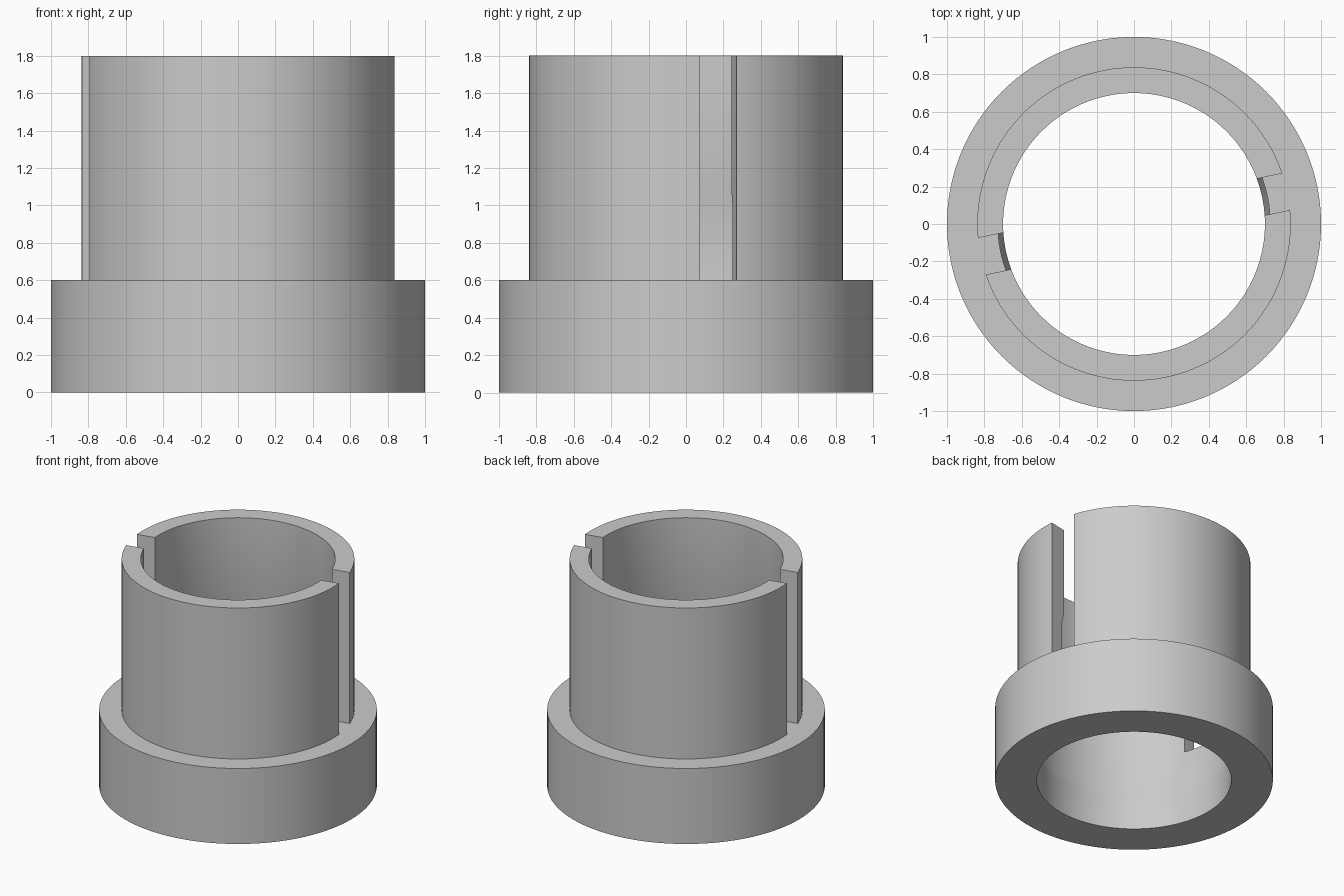
import bpy
import bmesh
from math import radians, pi
from mathutils import Matrix, Vector

cube = bpy.data.objects.get("Cube")
if cube:
    bpy.data.objects.remove(cube, do_unlink=True)

BORE, RELIEF, TUBE, FLANGE = 0.70, 0.728, 0.838, 1.0
STEP, TOP = 0.6, 1.8
SEGMENTS = 128

grey = bpy.data.materials.new("plain_grey")
grey.use_nodes = True
colour = (0.6, 0.6, 0.6, 1)
grey.diffuse_color = colour
grey.node_tree.nodes["Principled BSDF"].inputs["Base Color"].default_value = colour


def make_object(name, bm):
    bmesh.ops.recalc_face_normals(bm, faces=bm.faces)
    mesh = bpy.data.meshes.new(name)
    bm.to_mesh(mesh)
    bm.free()
    mesh.materials.append(grey)
    obj = bpy.data.objects.new(name, mesh)
    bpy.context.collection.objects.link(obj)
    return obj


def lathe(name, profile):
    """Spin a closed (radius, height) profile around z."""
    bm = bmesh.new()
    verts = [bm.verts.new((r, 0, z)) for r, z in profile]
    edges = [bm.edges.new((a, b)) for a, b in zip(verts, verts[1:] + verts[:1])]
    bmesh.ops.spin(bm, geom=verts + edges, cent=(0, 0, 0), axis=(0, 0, 1),
                   angle=2 * pi, steps=SEGMENTS, use_merge=True)
    bmesh.ops.remove_doubles(bm, verts=bm.verts, dist=0.0001)
    return make_object(name, bm)


# Flanged sleeve, with a shallow relief in the middle of the bore
sleeve = lathe("flanged_sleeve", [
    (FLANGE, 0), (FLANGE, STEP), (TUBE, STEP), (TUBE, TOP), (BORE, TOP),
    (BORE, 1.1), (RELIEF, 1.0), (RELIEF, 0.35), (BORE, 0.25), (BORE, 0)])

# One long block cuts both opposite slots down to the flange
bm = bmesh.new()
bmesh.ops.create_cube(bm, size=1, matrix=Matrix.Rotation(radians(12), 4, "Z")
                      @ Matrix.Translation((0, 0, STEP + 0.75))
                      @ Matrix.Diagonal(Vector((1.84, 0.2, 1.5, 1))))
cutter = make_object("slot_cutter", bm)
cutter.hide_render = True

slots = sleeve.modifiers.new("slots", "BOOLEAN")
slots.operation = "DIFFERENCE"
slots.solver = "EXACT"
slots.object = cutter

bpy.ops.object.select_all(action="DESELECT")
sleeve.select_set(True)
bpy.context.view_layer.objects.active = sleeve
bpy.ops.object.modifier_apply(modifier=slots.name)
bpy.data.objects.remove(cutter, do_unlink=True)
bpy.ops.object.shade_smooth_by_angle(angle=radians(30))
